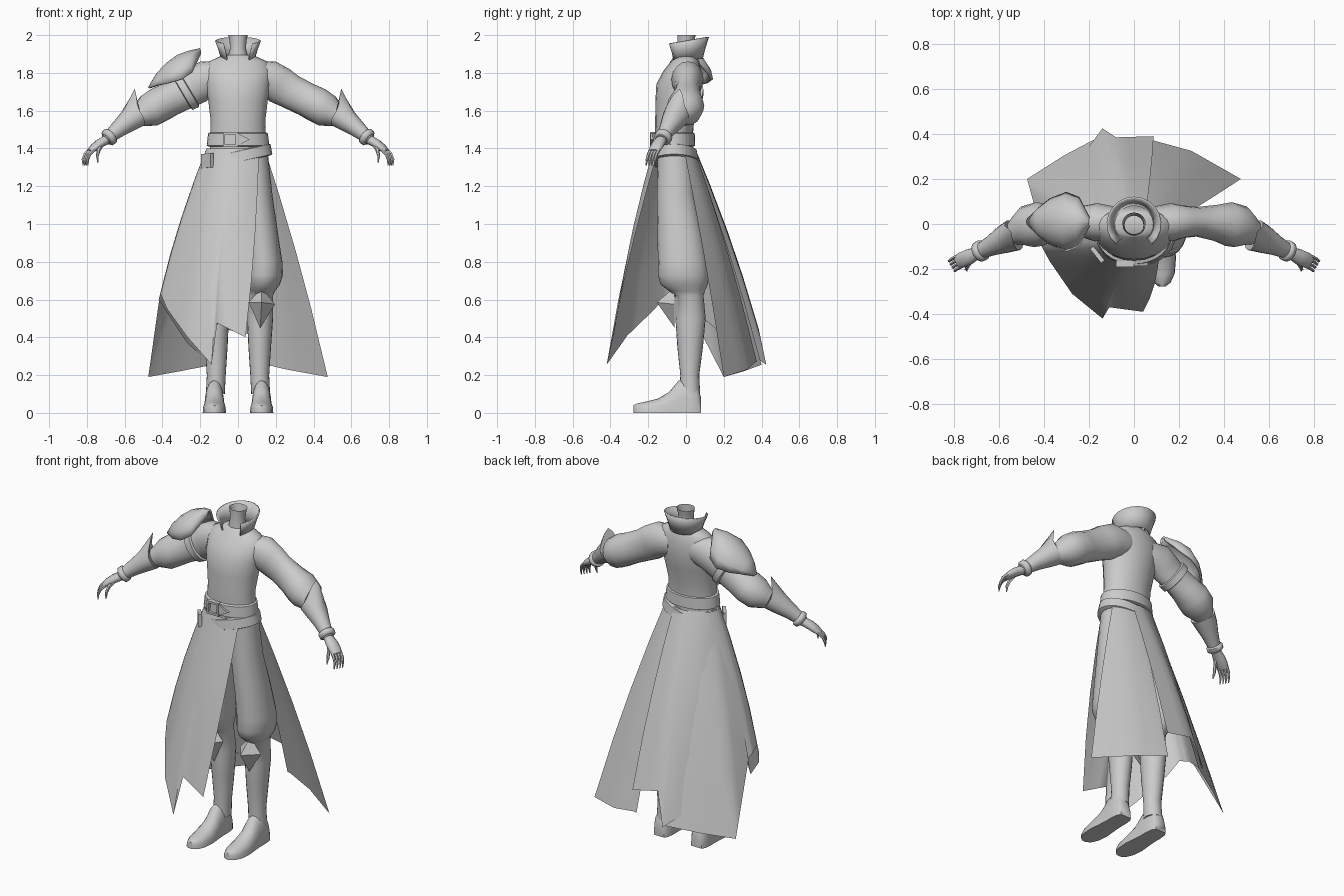
import bpy, bmesh
from math import sin, cos, pi, radians
from mathutils import Vector, Matrix

if "Cube" in bpy.data.objects:
    bpy.data.objects.remove(bpy.data.objects["Cube"])

grey = bpy.data.materials.new("plain grey")
grey.use_nodes = True
grey.diffuse_color = (0.6, 0.6, 0.6, 1)
grey.node_tree.nodes["Principled BSDF"].inputs["Base Color"].default_value = grey.diffuse_color


def finish(name, bm, thick=0, angle=40):
    bmesh.ops.recalc_face_normals(bm, faces=bm.faces)
    mesh = bpy.data.meshes.new(name)
    bm.to_mesh(mesh)
    bm.free()
    mesh.materials.append(grey)
    ob = bpy.data.objects.new(name, mesh)
    bpy.context.collection.objects.link(ob)
    if thick:
        mod = ob.modifiers.new("thickness", 'SOLIDIFY')
        mod.thickness, mod.offset = thick, 0
    bpy.ops.object.select_all(action='DESELECT')
    ob.select_set(True)
    bpy.context.view_layer.objects.active = ob
    bpy.ops.object.shade_smooth_by_angle(angle=radians(angle))
    return ob


def loft(name, rings, closed=True, caps=True, thick=0, side=1, angle=40):
    """Skin a list of equal-length point rings."""
    bm = bmesh.new()
    rows = [[bm.verts.new((side * p[0], p[1], p[2])) for p in r] for r in rings]
    n = len(rows[0])
    for a, b in zip(rows, rows[1:]):
        for i in range(n if closed else n - 1):
            j = (i + 1) % n
            bm.faces.new((a[i], a[j], b[j], b[i]))
    if closed and caps:
        bm.faces.new(rows[0])
        bm.faces.new(rows[-1])
    return finish(name, bm, thick, angle)


def ellipse(z, cx, cy, rx, ry, n=20, tilt=0):
    angles = [2 * pi * i / n for i in range(n)]
    return [(cx + rx * cos(a), cy + ry * sin(a), z + tilt * rx * cos(a)) for a in angles]


def tube_rings(stations, n=16):
    """Rings across a path; each station is x, y, z, upright radius, flat radius."""
    pts = [Vector(s[:3]) for s in stations]
    rings = []
    for i, s in enumerate(stations):
        t = (pts[min(i + 1, len(pts) - 1)] - pts[max(i - 1, 0)]).normalized()
        h = t.cross(Vector((0, 0, 1))).normalized()
        v = h.cross(t)
        rings.append([pts[i] + v * s[3] * cos(2 * pi * k / n) + h * s[4] * sin(2 * pi * k / n)
                      for k in range(n)])
    return rings


def plate(name, outline, y, depth, peak=None):
    """Extruded outline in the x-z plane, or a pyramid when a peak is given."""
    bm = bmesh.new()
    back = [bm.verts.new((x, y, z)) for x, z in outline]
    bm.faces.new(back)
    n = len(back)
    if peak:
        top = bm.verts.new(peak)
        for i in range(n):
            bm.faces.new((back[i], back[(i + 1) % n], top))
    else:
        front = [bm.verts.new((x, y - depth, z)) for x, z in outline]
        bm.faces.new(front)
        for i in range(n):
            j = (i + 1) % n
            bm.faces.new((back[i], back[j], front[j], front[i]))
    return finish(name, bm, angle=20)


def cloth(name, hem, waist=1.0):
    """Skirt panel from the waist ellipse down to a hem of (waist angle, x, y, z)."""
    fine = []
    for a, b in zip(hem, hem[1:]):
        fine += [[u + (v - u) * k / 3 for u, v in zip(a, b)] for k in range(3)]
    fine.append(hem[-1])
    rings = []
    for t in (0, 0.2, 0.45, 0.7, 1):
        row = []
        for deg, x, y, z in fine:
            a = radians(deg)
            top = Vector((0.162 * waist * cos(a), -0.062 + 0.108 * waist * sin(a), 1.40))
            out = Vector((cos(a), sin(a), 0)) * 0.07 * t * (1 - t)
            row.append(top.lerp(Vector((x, y, z)), t) + out)
        rings.append(row)
    return loft(name, rings, closed=False)


# Torso and neck
loft("torso", [ellipse(*r) for r in (
    (1.34, 0, -.06, .15, .095), (1.45, 0, -.065, .148, .1), (1.55, 0, -.06, .145, .103),
    (1.65, 0, -.047, .157, .115), (1.74, 0, -.037, .172, .12), (1.81, 0, -.02, .178, .1),
    (1.86, 0, -.005, .155, .075), (1.885, 0, 0, .1, .06), (1.895, 0, 0, .06, .052))], angle=60)
loft("neck", [ellipse(*r) for r in (
    (1.86, 0, 0, .06, .055), (1.93, 0, -.005, .042, .042), (1.97, 0, 0, .045, .045),
    (2.0, 0, .003, .052, .048))], caps=False, angle=60)

# Flared collar, open at the front
spread = [radians(-48 + 276 * i / 16) for i in range(17)]
loft("collar", [[(r * cos(a), r * sin(a), z + lift * (1 + sin(a))) for a in spread]
                for r, z, lift in ((.085, 1.865, .005), (.1, 1.91, .012), (.118, 1.95, .02))],
     closed=False, thick=.008)

# Belts and buckles
loft("waist_belt", [ellipse(z, 0, -.066, rx, ry, 28) for z, rx, ry in (
    (1.41, .155, .105), (1.415, .166, .115), (1.48, .158, .112), (1.485, .145, .1))], angle=30)
loft("hip_belt", [ellipse(z, 0, -.062, rx, ry, 28, .22) for z, rx, ry in (
    (1.325, .17, .118), (1.33, .182, .128), (1.385, .172, .12), (1.39, .155, .1))], angle=30)
for name, x0, x1, z0, z1 in (("buckle_top", -.08, 0, 1.475, 1.487), ("buckle_base", -.08, 0, 1.408, 1.42),
                             ("buckle_side", -.08, -.068, 1.408, 1.487), ("buckle_bar", -.012, 0, 1.408, 1.487)):
    plate(name, [(x0, z0), (x1, z0), (x1, z1), (x0, z1)], -.165, .025)
plate("belt_point", [(0, 1.415), (0, 1.48), (.062, 1.447)], -.165, .022)
hip = plate("hip_buckle", [(-.04, -.04), (.04, -.035), (.04, .04), (-.04, .035)], 0, .02)
hip.matrix_world = Matrix.Translation((-.155, -.13, 1.335)) @ Matrix.Rotation(radians(-52), 4, 'Z')

# Skirt panels with torn hems
cloth("skirt_left_back", [(82, .07, .375, .27), (75, .09, .37, .27), (52, .255, .325, .23),
                          (28, .475, .2, .19)], .98)
cloth("skirt_right_under", [(105, -.13, .4, .255), (135, -.31, .305, .22), (165, -.475, .2, .19),
                            (185, -.42, 0, .58)], .96)
cloth("skirt_main", [(72, .087, .39, .41), (96, -.08, .385, .445), (104, -.14, .425, .255),
                     (145, -.27, .25, .37), (180, -.42, -.03, .6), (195, -.41, -.1, .63),
                     (212, -.375, -.165, .55), (235, -.275, -.31, .41), (252, -.14, -.42, .255),
                     (258, -.11, -.37, .475), (312, .04, -.39, .4)], 1.03)

arm = [(.08, 0, 1.775, .085, .075), (.17, .008, 1.765, .1, .085), (.22, .01, 1.735, .1, .072),
       (.28, .01, 1.7, .092, .066), (.36, .005, 1.66, .09, .08), (.42, 0, 1.63, .094, .098),
       (.47, -.012, 1.6, .09, .095), (.51, -.03, 1.58, .066, .07), (.54, -.045, 1.565, .05, .05)]
leg = [(1.36, .08, -.06, .08, .09), (1.15, .098, -.054, .085, .1), (.95, .122, -.032, .09, .12),
       (.8, .137, -.018, .098, .13), (.73, .138, -.016, .1, .133), (.68, .134, -.01, .088, .125),
       (.645, .126, .005, .07, .095), (.62, .122, .018, .064, .075), (.5, .117, .024, .069, .08),
       (.35, .115, .022, .06, .068), (.2, .115, .02, .05, .05), (.1, .12, .02, .05, .055)]
foot = [(.08, .035, .08), (.06, .047, .14), (.02, .052, .18), (-.04, .052, .17), (-.09, .056, .11),
        (-.15, .062, .075), (-.22, .056, .058), (-.26, .038, .05), (-.278, .015, .04)]

for s, label in ((1, "left"), (-1, "right")):
    # Puffed sleeve and flared bracer with a raised spike
    loft(label + "_sleeve", tube_rings(arm), side=s, angle=60)
    bracer = tube_rings([(.535, -.05, 1.575, .066, .072), (.58, -.07, 1.545, .06, .062),
                         (.63, -.095, 1.505, .046, .046), (.7, -.13, 1.445, .03, .03)])
    for i, p in enumerate(bracer[0]):
        w = max(0, cos(2 * pi * i / 16)) ** 5
        bracer[0][i] = p + Vector((-.02, .03, .085)) * w
    loft(label + "_bracer", bracer, side=s)
    loft(label + "_wrist_ring", tube_rings([(.668, -.113, 1.472, .034, .034), (.674, -.116, 1.467, .047, .047),
                                            (.69, -.124, 1.453, .046, .046), (.696, -.127, 1.448, .032, .032)]),
         side=s, angle=60)

    # Hand with curled fingers
    loft(label + "_palm", tube_rings([(.69, -.125, 1.45, .026, .026), (.735, -.147, 1.425, .024, .036),
                                      (.765, -.16, 1.402, .02, .036), (.785, -.17, 1.385, .012, .03)], 10),
         side=s, angle=60)
    for k in range(4):
        o = (k - 1.5) * .017
        x, y = .775 + o * .5, -.165 + o * .85
        loft(f"{label}_finger_{k + 1}", tube_rings(
            [(x, y, 1.392, .01, .009), (x + .022, y - .012, 1.37, .009, .008),
             (x + .033, y - .02, 1.34, .008, .007), (x + .032, y - .024, 1.31, .003, .003)], 6), side=s)
    loft(label + "_thumb", tube_rings(
        [(.72, -.155, 1.425, .014, .012), (.738, -.185, 1.39, .012, .01),
         (.745, -.2, 1.36, .009, .008), (.742, -.208, 1.325, .003, .003)], 6), side=s)

    # Baggy trouser leg, boot and knee guard
    loft(label + "_leg", [ellipse(*r) for r in leg], side=s, angle=45)
    arc = [pi * i / 10 for i in range(11)]
    loft(label + "_boot", [[(.125 + w * cos(a), y, h * sin(a) ** .7 if 0 < a < pi else 0) for a in arc]
                           for y, w, h in foot], side=s, angle=50)
    plate(label + "_knee_guard", [(s * x, z) for x, z in ((.125, .665), (.057, .585), (.118, .45), (.196, .575))],
          -.06, 0, (s * .125, -.155, .585))

# Shoulder guard and its arm band
stations = ((-.2, 1.925, -.2, .015, 1.9), (-.26, 1.912, -.245, .105, 1.8), (-.32, 1.89, -.3, .127, 1.765),
            (-.38, 1.845, -.37, .1, 1.745), (-.43, 1.79, -.42, .06, 1.735), (-.472, 1.72, -.468, .012, 1.72))
guard = []
for rx, rz, ex, w, ez in stations:
    turns = [pi * (i / 8 - .5) for i in range(9)]
    guard.append([(rx + (ex - rx) * (1 - cos(t)), .01 + w * sin(t), rz + (ez - rz) * (1 - cos(t)))
                  for t in turns])
loft("shoulder_guard", guard, closed=False, thick=.012, angle=45)
loft("shoulder_band", tube_rings([(.255, .01, 1.715, .09, .066), (.26, .01, 1.712, .107, .082),
                                  (.292, .01, 1.693, .103, .084), (.297, .01, 1.69, .088, .066)]),
     side=-1, angle=30)
